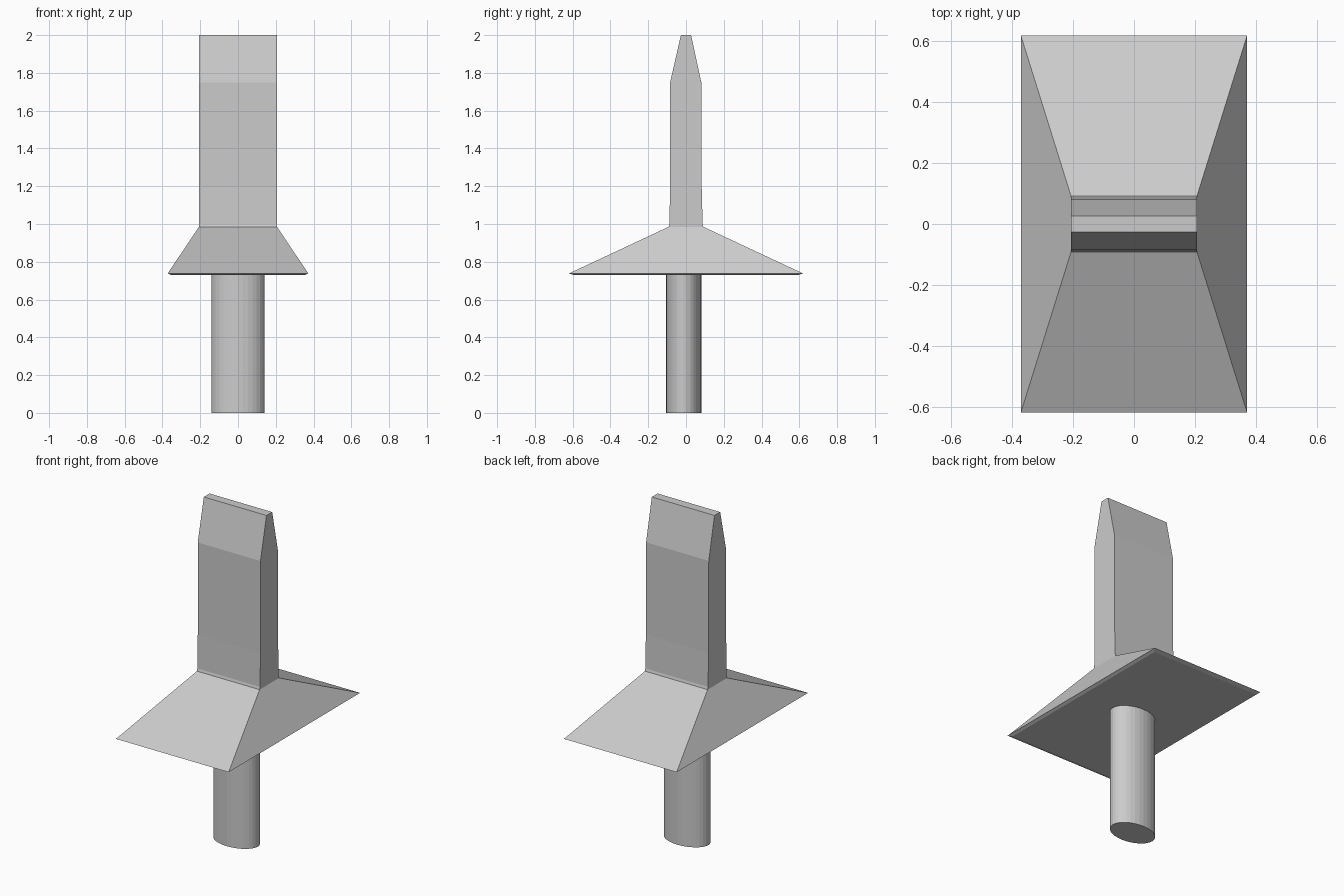
import bpy
import bmesh
from mathutils import Matrix

default = bpy.data.objects.get("Cube")
if default:
    bpy.data.objects.remove(default, do_unlink=True)

grey = bpy.data.materials.new("plain_grey")
grey.use_nodes = True
colour = (0.6, 0.6, 0.6, 1)
grey.diffuse_color = colour
grey.node_tree.nodes["Principled BSDF"].inputs["Base Color"].default_value = colour


def add_object(name, bm):
    bmesh.ops.recalc_face_normals(bm, faces=bm.faces)
    mesh = bpy.data.meshes.new(name)
    bm.to_mesh(mesh)
    bm.free()
    mesh.materials.append(grey)
    obj = bpy.data.objects.new(name, mesh)
    bpy.context.collection.objects.link(obj)
    return obj


def loft(name, sections):
    """Closed solid through rectangles: (half width, front y, back y, z)."""
    bm = bmesh.new()
    rings = [[bm.verts.new(p) for p in
              ((-w, f, z), (w, f, z), (w, b, z), (-w, b, z))]
             for w, f, b, z in sections]
    for low, high in zip(rings, rings[1:]):
        for i in range(4):
            j = (i + 1) % 4
            bm.faces.new((low[i], low[j], high[j], high[i]))
    bm.faces.new(rings[0][::-1])
    bm.faces.new(rings[-1])
    return add_object(name, bm)


# Flat blade with a chisel-shaped tip
loft("blade", [(0.207, -0.092, 0.092, 0.985),
               (0.207, -0.088, 0.088, 1.0),
               (0.207, -0.084, 0.083, 1.2),
               (0.207, -0.084, 0.081, 1.75),
               (0.207, -0.027, 0.027, 2.0)])

# Flared guard with a thin inset underside
loft("guard", [(0.355, -0.595, 0.595, 0.73),
               (0.372, -0.62, 0.62, 0.738),
               (0.207, -0.092, 0.092, 0.985)])

# Oval grip
bm = bmesh.new()
bmesh.ops.create_cone(bm, cap_ends=True, segments=32, radius1=1, radius2=1, depth=1,
                      matrix=Matrix.Translation((0, -0.012, 0.367))
                      @ Matrix.Diagonal((0.14, 0.093, 0.734, 1)))
add_object("grip", bm)
